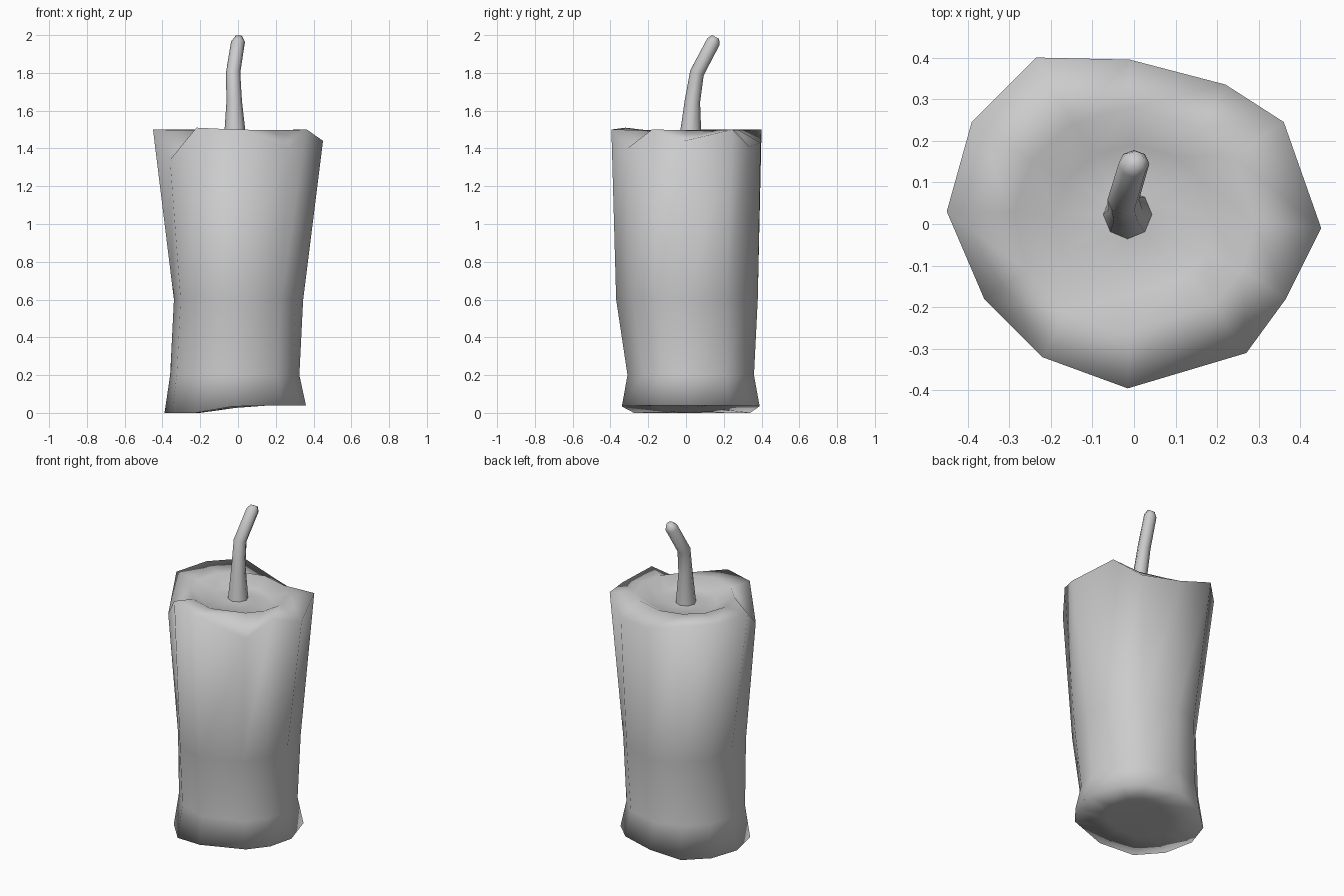
import bpy, bmesh, math

if "Cube" in bpy.data.objects:
    bpy.data.objects.remove(bpy.data.objects["Cube"])


def loft(name, rings, sharp):
    """Skin a stack of equal-sized point rings and cap both ends."""
    bm = bmesh.new()
    loops = [[bm.verts.new(p) for p in ring] for ring in rings]
    n = len(loops[0])
    for a, b in zip(loops, loops[1:]):
        for i in range(n):
            j = (i + 1) % n
            bm.faces.new((a[i], a[j], b[j], b[i]))
    for loop in (loops[0], loops[-1]):
        c = [sum(v.co[k] for v in loop) / n for k in range(3)]
        mid = bm.verts.new(c)
        for i in range(n):
            bm.faces.new((mid, loop[i], loop[(i + 1) % n]))
    bmesh.ops.recalc_face_normals(bm, faces=bm.faces)
    mesh = bpy.data.meshes.new(name)
    bm.to_mesh(mesh)
    bm.free()
    ob = bpy.data.objects.new(name, mesh)
    bpy.context.collection.objects.link(ob)
    bpy.ops.object.select_all(action='DESELECT')
    ob.select_set(True)
    bpy.context.view_layer.objects.active = ob
    bpy.ops.object.shade_smooth_by_angle(angle=math.radians(sharp))
    return ob


# Chipped upper rim, counter-clockwise from the right
rim = [(0.45, -0.01, 1.44), (0.36, 0.245, 1.5), (0.22, 0.335, 1.41),
       (-0.01, 0.395, 1.43), (-0.235, 0.4, 1.5), (-0.39, 0.245, 1.5),
       (-0.45, 0.03, 1.5), (-0.36, -0.18, 1.34), (-0.22, -0.32, 1.51),
       (-0.015, -0.395, 1.5), (0.27, -0.31, 1.40), (0.365, -0.18, 1.5)]
angles = [math.atan2(y, x) for x, y, z in rim]


def oval(x0, x1, y0, y1, height):
    """Ring filling the given extents; height is a function of x."""
    ring = []
    for a in angles:
        x = (x0 + x1) / 2 + (x1 - x0) / 2 * math.cos(a)
        y = (y0 + y1) / 2 + (y1 - y0) / 2 * math.sin(a)
        ring.append((x, y, height(x)))
    return ring


def foot(x):
    return 0.04 * min(1, max(0, (x + 0.2) / 0.2))


# Wax body: stepped underside, flared foot, waist, rim, ridge and hollow
loft("candle_body", [
    oval(-0.2, 0.17, -0.16, 0.2, foot),
    oval(-0.39, 0.36, -0.34, 0.39, foot),
    oval(-0.36, 0.325, -0.31, 0.36, lambda x: 0.2),
    oval(-0.34, 0.345, -0.37, 0.38, lambda x: 0.6),
    rim,
    oval(-0.29, 0.29, -0.26, 0.28, lambda x: 1.497),
    oval(-0.19, 0.19, -0.17, 0.19, lambda x: 1.445),
    oval(-0.07, 0.05, -0.04, 0.08, lambda x: 1.455),
], 110)

# Bent wick: centre x, y, z, radius, forward tilt
wick = [(-0.015, 0.022, 1.44, 0.06, 0.0), (-0.02, 0.034, 1.65, 0.041, 0.15),
        (-0.026, 0.058, 1.8, 0.038, 0.35), (0.0, 0.145, 1.965, 0.037, 0.5),
        (0.003, 0.157, 1.99, 0.021, 0.5)]
loft("wick", [[(x + r * math.cos(t * math.tau / 8),
                y + r * math.sin(t * math.tau / 8) * math.cos(tilt),
                z - r * math.sin(t * math.tau / 8) * math.sin(tilt))
               for t in range(8)] for x, y, z, r, tilt in wick], 70)
